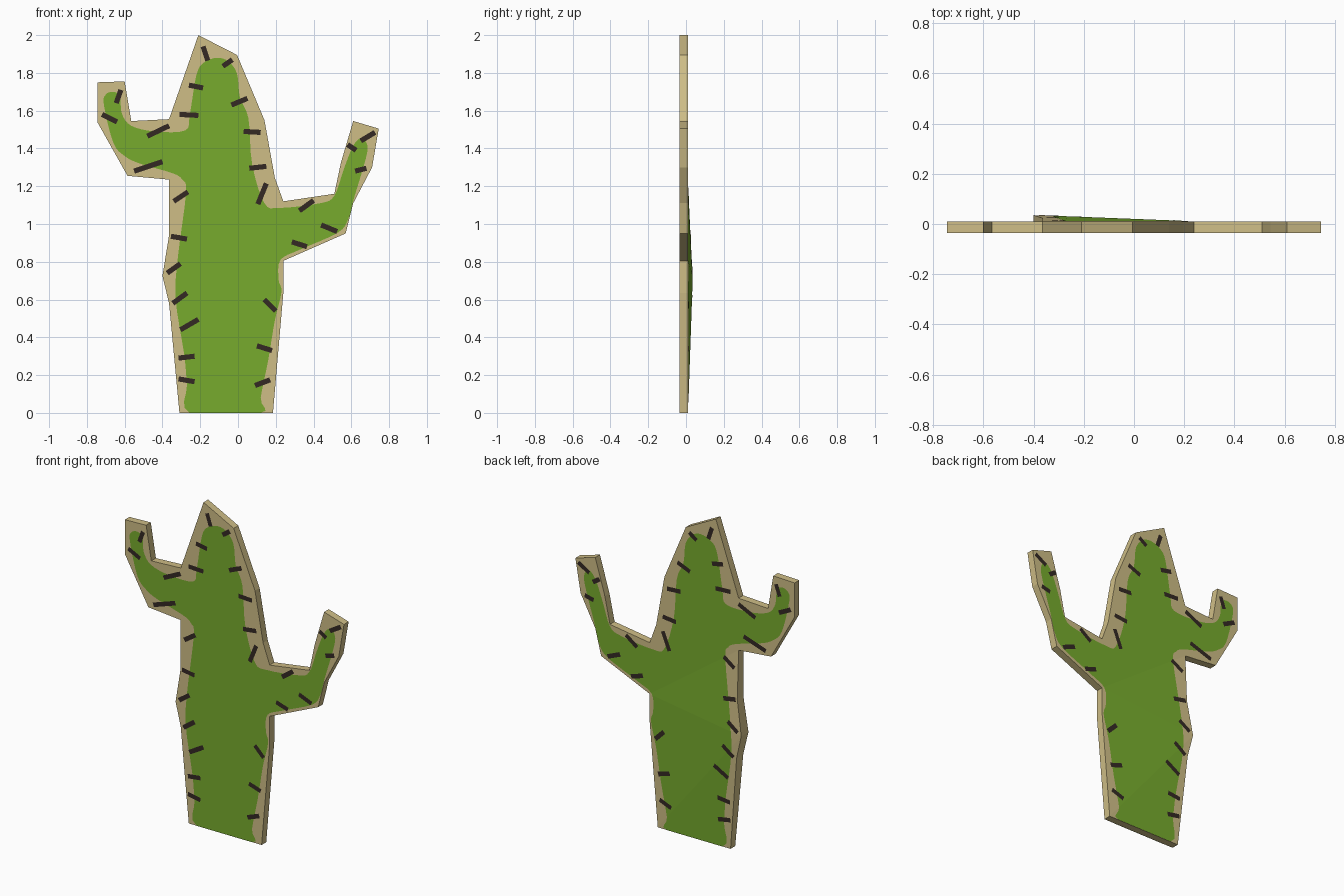
import bpy, bmesh, math
from mathutils import Vector
from mathutils.geometry import tessellate_polygon

if "Cube" in bpy.data.objects:
    bpy.data.objects.remove(bpy.data.objects["Cube"])

FRONT, BACK, BULGE = -0.035, 0.010, 0.025
APEX = (-0.40, 0.725)                       # warped corner of the board's back
RIM = [(-0.365, 1.235), (0.24, 0.805), (0.24, 0.635), (0.185, 0), (-0.31, 0)]


def material(name, rgb):
    m = bpy.data.materials.new(name)
    m.diffuse_color = (*rgb, 1)
    m.use_nodes = True
    m.node_tree.nodes["Principled BSDF"].inputs["Base Color"].default_value = m.diffuse_color
    return m


TAN = material("bare_wood", (0.62, 0.51, 0.24))
GREEN = material("cactus_green", (0.185, 0.41, 0.027))
DARK = material("dark_spine", (0.034, 0.022, 0.017))


def side(a, b, p):
    return (b[0] - a[0]) * (p[1] - a[1]) - (b[1] - a[1]) * (p[0] - a[0])


def back_y(x, z):
    """Flat back with a shallow faceted rise towards the apex."""
    if z > 1.234:
        return BACK
    h = min(side(a, b, (x, z)) / side(a, b, APEX) for a, b in zip(RIM, RIM[1:]))
    return BACK + BULGE * max(0, min(1, h))


def flat_mesh(polys):
    """Triangulated outlines at the front plane, cut along the back's creases."""
    bm = bmesh.new()
    for poly in polys:
        pts = [Vector((x, 0, z)) for x, z in poly]
        vs = [bm.verts.new((x, FRONT, z)) for x, z in poly]
        flat = [Vector((p.x, p.z, 0)) for p in pts]
        for tri in tessellate_polygon([flat]):
            bm.faces.new([vs[i] for i in tri])
    for a, b in [(APEX, t) for t in RIM[1:4]] + [(RIM[0], RIM[1])]:
        bmesh.ops.bisect_plane(
            bm, geom=bm.verts[:] + bm.edges[:] + bm.faces[:], dist=1e-6,
            plane_co=(a[0], 0, a[1]), plane_no=(b[1] - a[1], 0, a[0] - b[0]))
    for f in bm.faces:
        f.normal_update()
        if f.normal.y > 0:
            f.normal_flip()
    return bm


def finish(bm, name, mat):
    me = bpy.data.meshes.new(name)
    bm.to_mesh(me)
    bm.free()
    me.materials.append(mat)
    ob = bpy.data.objects.new(name, me)
    bpy.context.collection.objects.link(ob)


def board(name, outline, mat):
    bm = flat_mesh([outline])
    ret = bmesh.ops.extrude_face_region(bm, geom=bm.faces[:], use_keep_orig=True)
    for v in ret["geom"]:
        if isinstance(v, bmesh.types.BMVert):
            v.co.y = back_y(v.co.x, v.co.z)
    bmesh.ops.recalc_face_normals(bm, faces=bm.faces[:])
    finish(bm, name, mat)


def paint(name, polys, lift, mat):
    """Paint layer on the front and the back of the board."""
    bm = flat_mesh(polys)
    ret = bmesh.ops.duplicate(bm, geom=bm.verts[:] + bm.edges[:] + bm.faces[:])
    copies = [g for g in ret["geom"] if isinstance(g, bmesh.types.BMVert)]
    faces = [g for g in ret["geom"] if isinstance(g, bmesh.types.BMFace)]
    for v in bm.verts:
        v.co.y = FRONT - lift
    for v in copies:
        v.co.y = back_y(v.co.x, v.co.z) + lift
    bmesh.ops.reverse_faces(bm, faces=faces)
    finish(bm, name, mat)


def smooth_loop(pts, steps=4):
    """Closed Catmull-Rom curve, kept above the ground."""
    out, n = [], len(pts)
    for i in range(n):
        p0, p1, p2, p3 = (pts[(i + k) % n] for k in (-1, 0, 1, 2))
        for s in range(steps):
            t = s / steps
            c = [0.5 * (2 * b + (c - a) * t + (2 * a - 5 * b + 4 * c - d) * t * t
                        + (3 * b - a - 3 * c + d) * t ** 3)
                 for a, b, c, d in zip(p0, p1, p2, p3)]
            out.append((c[0], max(0.0, c[1])))
        if p1[1] == 0 and p2[1] == 0:       # straight foot
            out[-steps:] = [p1]
    return out


# Sawn wooden board
board("cactus_board", [
    (-.31, 0), (.185, 0), (.24, .635), (.24, .805), (.57, .95), (.61, 1.11),
    (.71, 1.30), (.745, 1.505), (.61, 1.545), (.545, 1.325), (.51, 1.16),
    (.24, 1.12), (.195, 1.245), (.14, 1.55), (-.005, 1.895), (-.21, 2.0),
    (-.365, 1.555), (-.565, 1.545), (-.60, 1.755), (-.745, 1.75), (-.745, 1.54),
    (-.585, 1.255), (-.365, 1.235), (-.365, .94), (-.40, .725), (-.365, .58)], TAN)

# Painted green cactus
paint("green_cactus", [smooth_loop([
    (-.255, 0), (-.27, .15), (-.285, .31), (-.33, .60), (-.32, .81), (-.275, 1.165),
    (-.295, 1.235), (-.35, 1.27), (-.52, 1.32), (-.60, 1.36), (-.66, 1.43),
    (-.71, 1.63), (-.70, 1.685), (-.66, 1.70), (-.625, 1.675), (-.615, 1.585),
    (-.565, 1.52), (-.44, 1.49), (-.28, 1.495), (-.255, 1.58), (-.22, 1.79),
    (-.18, 1.855), (-.11, 1.88), (-.05, 1.86), (-.005, 1.795), (.01, 1.67),
    (.055, 1.56), (.075, 1.315), (.14, 1.11), (.22, 1.085), (.435, 1.11),
    (.51, 1.15), (.56, 1.29), (.61, 1.415), (.655, 1.455), (.685, 1.415),
    (.675, 1.34), (.612, 1.13), (.585, 1.03), (.53, .955), (.33, .865),
    (.225, .81), (.215, .705), (.23, .64), (.195, .49), (.16, .28),
    (.12, .08), (.12, 0)])], 0.001, GREEN)

# Painted spines: start x, z and end x, z
SPINES = [
    (-.185, 1.94, -.16, 1.865), (-.08, 1.835, -.03, 1.87), (-.26, 1.735, -.185, 1.72),
    (-.31, 1.58, -.21, 1.575), (-.035, 1.63, .05, 1.665), (.03, 1.49, .12, 1.485),
    (.06, 1.295, .15, 1.305), (.105, 1.105, .15, 1.215), (-.48, 1.465, -.365, 1.52),
    (-.55, 1.28, -.40, 1.33), (-.72, 1.58, -.64, 1.54), (-.645, 1.64, -.62, 1.71),
    (-.34, 1.12, -.265, 1.17), (-.355, .935, -.27, .92), (-.375, .74, -.305, .79),
    (-.345, .58, -.27, .635), (-.305, .44, -.21, .495), (-.315, .29, -.23, .30),
    (-.315, .18, -.23, .165), (.09, .145, .17, .175), (.10, .355, .18, .33),
    (.14, .60, .20, .54), (.325, 1.07, .40, 1.125), (.44, .995, .525, .96),
    (.285, .905, .365, .88), (.58, 1.42, .625, 1.39), (.65, 1.44, .725, 1.485),
    (.62, 1.28, .68, 1.295)]


def stroke(x0, z0, x1, z1, w=0.0135):
    length = math.hypot(x1 - x0, z1 - z0)
    dx, dz = (x1 - x0) / length * w, (z1 - z0) / length * w
    return [(x0 - dz, z0 + dx), (x0 + dz, z0 - dx), (x1 + dz, z1 - dx), (x1 - dz, z1 + dx)]


paint("spines", [stroke(*s) for s in SPINES], 0.002, DARK)
